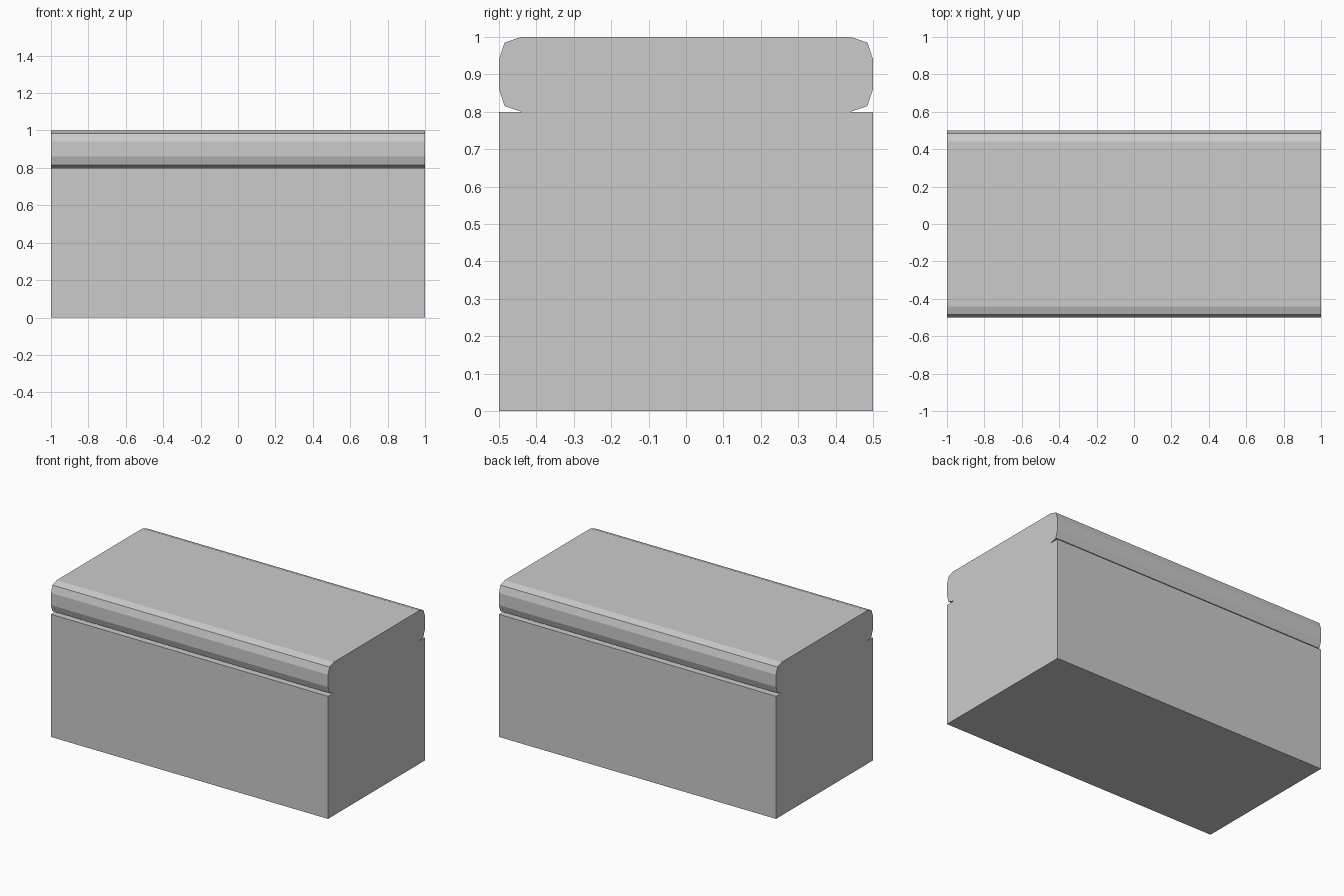
import bpy, bmesh

if "Cube" in bpy.data.objects:
    bpy.data.objects.remove(bpy.data.objects["Cube"])


def extrude_along_x(name, profile, half_length=1.0):
    """Closed prism from a (y, z) outline, centred on x = 0."""
    bm = bmesh.new()
    face = bm.faces.new([bm.verts.new((-half_length, y, z)) for y, z in profile])
    ext = bmesh.ops.extrude_face_region(bm, geom=[face], use_keep_orig=True)
    verts = [g for g in ext["geom"] if isinstance(g, bmesh.types.BMVert)]
    bmesh.ops.translate(bm, vec=(2 * half_length, 0, 0), verts=verts)
    bmesh.ops.recalc_face_normals(bm, faces=bm.faces)
    mesh = bpy.data.meshes.new(name)
    bm.to_mesh(mesh)
    bm.free()
    obj = bpy.data.objects.new(name, mesh)
    bpy.context.collection.objects.link(obj)
    return obj


# Chest body: plain box
extrude_along_x("chest_body", [(-0.5, 0), (0.5, 0), (0.5, 0.8), (-0.5, 0.8)])

# Lid: slab with two-segment rounded long edges
right = [(0.44, 0.8), (0.485, 0.815), (0.5, 0.86),
         (0.5, 0.94), (0.485, 0.985), (0.44, 1.0)]
left = [(-y, z) for y, z in reversed(right)]
extrude_along_x("lid", right + left)
